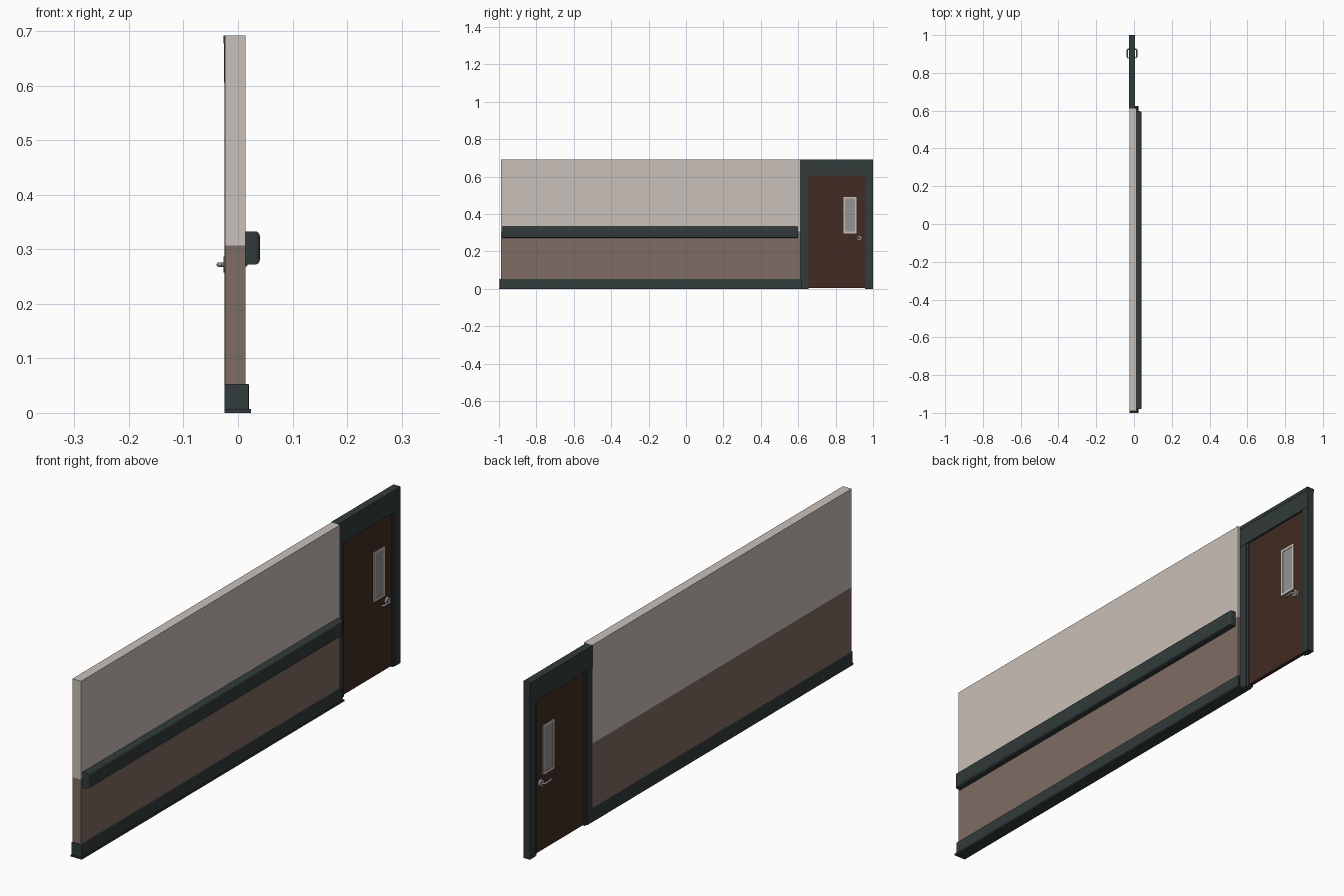
import bpy, bmesh, math
from mathutils import Matrix, Vector

if "Cube" in bpy.data.objects:
    bpy.data.objects.remove(bpy.data.objects["Cube"])


def mat(name, r, g, b):
    m = bpy.data.materials.new(name)
    m.diffuse_color = (r, g, b, 1)
    m.use_nodes = True
    m.node_tree.nodes["Principled BSDF"].inputs["Base Color"].default_value = m.diffuse_color
    return m


CREAM = mat("cream_paint", 0.59, 0.525, 0.48)
TAUPE = mat("taupe_paint", 0.21, 0.15, 0.125)
DARK = mat("dark_green_grey", 0.031, 0.043, 0.043)
WOOD = mat("dark_wood", 0.052, 0.024, 0.016)
GLASS = mat("grey_glass", 0.30, 0.30, 0.30)
METAL = mat("metal", 0.28, 0.28, 0.28)


def finish(name, bm, *mats):
    bmesh.ops.recalc_face_normals(bm, faces=bm.faces)
    me = bpy.data.meshes.new(name)
    bm.to_mesh(me)
    bm.free()
    ob = bpy.data.objects.new(name, me)
    bpy.context.collection.objects.link(ob)
    for m in mats:
        me.materials.append(m)
    return ob


def box(name, x, y, z, m):
    bm = bmesh.new()
    size = Vector((x[1] - x[0], y[1] - y[0], z[1] - z[0]))
    mid = Vector((sum(x) / 2, sum(y) / 2, sum(z) / 2))
    bmesh.ops.create_cube(bm, size=1, matrix=Matrix.Translation(mid) @ Matrix.Diagonal((*size, 1)))
    return finish(name, bm, m)


def cyl(name, x0, x1, y, z, r, m):
    bm = bmesh.new()
    bmesh.ops.create_cone(bm, cap_ends=True, segments=20, radius1=r, radius2=r, depth=x1 - x0,
                          matrix=Matrix.Translation(((x0 + x1) / 2, y, z)) @ Matrix.Rotation(math.pi / 2, 4, 'Y'))
    ob = finish(name, bm, m)
    ob.data.shade_smooth()
    ob.data.set_sharp_from_angle(angle=math.radians(40))
    return ob


def bevel(ob, width, segments):
    b = ob.modifiers.new("bevel", 'BEVEL')
    b.width, b.segments = width, segments


# wall, cut at the paint line and coloured by height
SPLIT = 0.307
wall = box("wall", (-0.024, 0.0135), (-0.99, 0.612), (0.05, 0.692), CREAM)
wall.data.materials.append(TAUPE)
bm = bmesh.new()
bm.from_mesh(wall.data)
bmesh.ops.bisect_plane(bm, geom=bm.verts[:] + bm.edges[:] + bm.faces[:],
                       plane_co=(0, 0, SPLIT), plane_no=(0, 0, 1))
for f in bm.faces:
    f.material_index = int(f.calc_center_median().z < SPLIT)
bm.to_mesh(wall.data)
bm.free()

# baseboard with toe
box("baseboard_core", (-0.0245, 0.0135), (-0.996, 0.612), (0, 0.053), DARK)
base = box("baseboard_face", (0.012, 0.020), (-0.996, 0.620), (0, 0.053), DARK)
bevel(base, 0.002, 2)
box("baseboard_toe", (-0.0245, 0.0235), (-1.0, 0.612), (0, 0.007), DARK)
box("baseboard_toe_return", (0.0, 0.0235), (0.605, 0.624), (0, 0.007), DARK)

# handrail: rounded bumper against the wall
rail = box("handrail", (0.0135, 0.040), (-0.980, 0.597), (0.272, 0.333), DARK)
bm = bmesh.new()
bm.from_mesh(rail.data)
outer = [e for e in bm.edges if all(v.co.x > 0.03 for v in e.verts)]
bmesh.ops.bevel(bm, geom=outer, offset=0.009, segments=4, profile=0.5, affect='EDGES')
bm.to_mesh(rail.data)
bm.free()
rail.data.shade_smooth()
rail.data.set_sharp_from_angle(angle=math.radians(35))

# door frame: outer jambs, recessed inner stops, header and cap
for tag, a, b, c in (("left", 0.612, 0.645, 0.656), ("right", 1.0, 0.967, 0.956)):
    box("jamb_" + tag, (-0.0245, 0.0025), sorted((a, b)), (0, 0.61), DARK)
    box("door_stop_" + tag, (-0.021, -0.001), sorted((b, c)), (0, 0.61), DARK)
box("header", (-0.0255, 0.0035), (0.612, 1.0), (0.606, 0.678), DARK)
box("header_cap", (-0.0265, 0.0045), (0.612, 1.0), (0.678, 0.692), DARK)

# door leaf
C = -0.011
box("door", (C - 0.007, C + 0.007), (0.655, 0.957), (0.005, 0.607), WOOD)

# window: glass and surrounding trim, visible on both faces
Y0, Y1, Z0, Z1, T = 0.842, 0.912, 0.297, 0.491, 0.009
box("window_glass", (C - 0.0078, C + 0.0078), (Y0 + T, Y1 - T), (Z0 + T, Z1 - T), GLASS)
trim_x = (C - 0.0095, C + 0.0095)
for i, (y, z) in enumerate((((Y0, Y0 + T), (Z0, Z1)), ((Y1 - T, Y1), (Z0, Z1)),
                            ((Y0 + T, Y1 - T), (Z0, Z0 + T)), ((Y0 + T, Y1 - T), (Z1 - T, Z1)))):
    box("window_trim_%d" % i, trim_x, y, z, CREAM)

# lever handles on both faces
HY, HZ = 0.926, 0.272
for tag, s in (("front", 1), ("back", -1)):
    x = sorted((C + s * 0.006, C + s * 0.0155))
    cyl("handle_rose_" + tag, x[0], x[1], HY, HZ, 0.0145, METAL)
    cu = bpy.data.curves.new("lever_" + tag, 'CURVE')
    cu.dimensions = '3D'
    cu.bevel_depth, cu.bevel_resolution, cu.use_fill_caps = 0.0042, 2, True
    pts = [(0.010, 0), (0.021, 0), (0.0245, -0.004), (0.0245, -0.040), (0.021, -0.045), (0.018, -0.045)]
    sp = cu.splines.new('POLY')
    sp.points.add(len(pts) - 1)
    for p, (dx, dy) in zip(sp.points, pts):
        p.co = (C + s * dx, HY + dy, HZ, 1)
    cu.materials.append(METAL)
    bpy.context.collection.objects.link(bpy.data.objects.new("lever_" + tag, cu))
